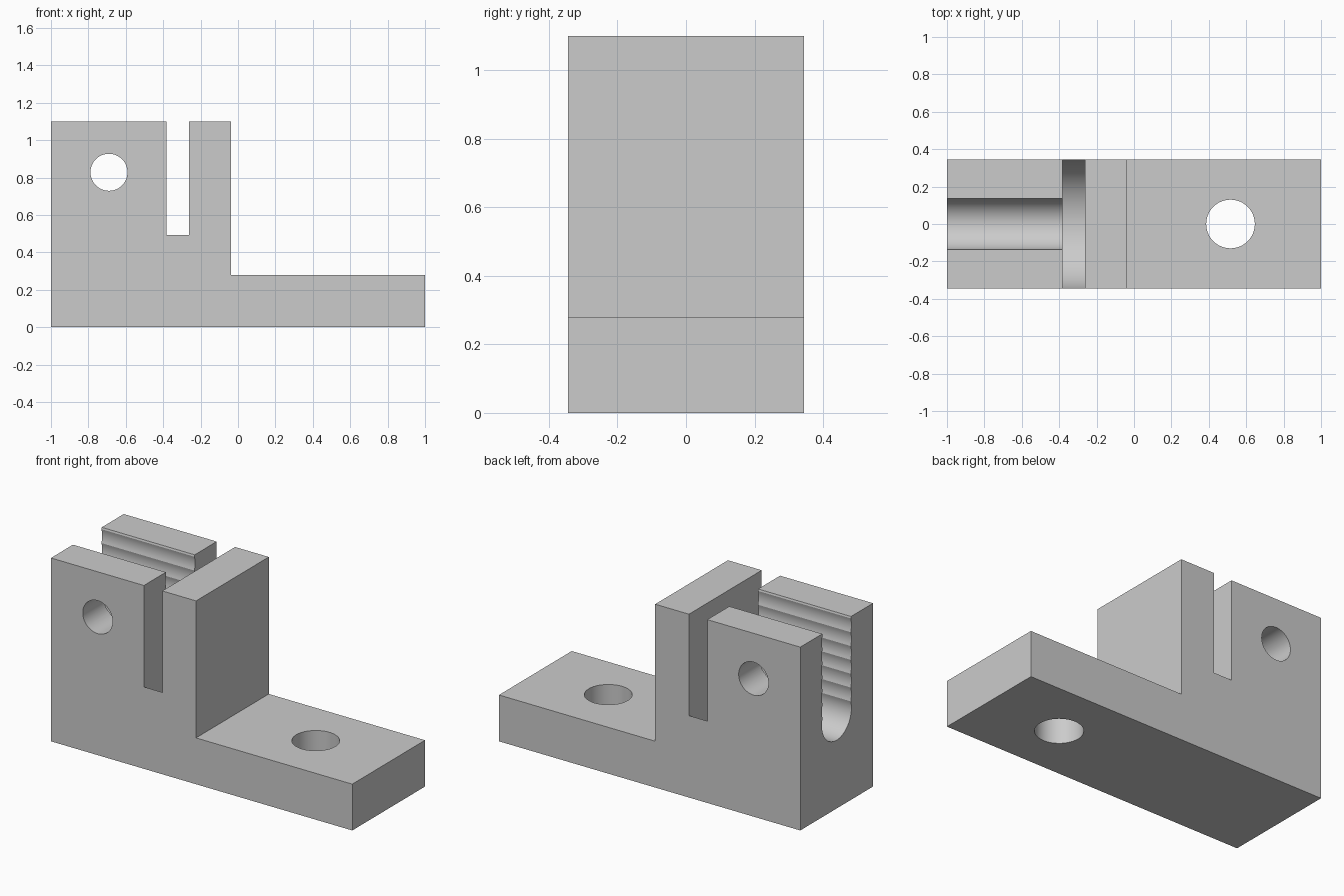
import bpy
import bmesh
from math import sin, cos, pi, radians, asin
from mathutils import Vector

cube = bpy.data.objects.get("Cube")
if cube:
    bpy.data.objects.remove(cube, do_unlink=True)

HALF_DEPTH = 0.345
TOP = 1.10
STEP_X, STEP_Z = -0.037, 0.278
SLOT_X0, SLOT_X1 = -0.383, -0.261
WHEEL_Z = 0.55          # lowest position of the swinging bolt and its wheel

grey = bpy.data.materials.new("light grey")
grey.use_nodes = True
grey.diffuse_color = (0.6, 0.6, 0.6, 1)
grey.node_tree.nodes["Principled BSDF"].inputs["Base Color"].default_value = grey.diffuse_color


def prism(name, outline, axis, start, end):
    """Extrude a 2D outline along an axis; the outline uses the other two axes in order."""
    def place(point, depth):
        co = list(point)
        co.insert("xyz".index(axis), depth)
        return Vector(co)

    bm = bmesh.new()
    face = bm.faces.new([bm.verts.new(place(p, start)) for p in outline])
    extruded = bmesh.ops.extrude_face_region(bm, geom=[face])["geom"]
    verts = [v for v in extruded if isinstance(v, bmesh.types.BMVert)]
    bmesh.ops.translate(bm, verts=verts, vec=place((0, 0), end - start))
    bmesh.ops.recalc_face_normals(bm, faces=bm.faces)
    mesh = bpy.data.meshes.new(name)
    bm.to_mesh(mesh)
    bm.free()
    mesh.materials.append(grey)
    obj = bpy.data.objects.new(name, mesh)
    bpy.context.collection.objects.link(obj)
    return obj


def arc(cx, cy, radius, a0, a1, steps):
    return [(cx + radius * cos(a0 + (a1 - a0) * i / steps),
             cy + radius * sin(a0 + (a1 - a0) * i / steps)) for i in range(steps + 1)]


def circle(cx, cy, radius):
    return arc(cx, cy, radius, 0, 2 * pi, 64)[:-1]


def scalloped_channel(radius, pitch, count):
    """Round bottom with walls made of stacked shallow arcs."""
    half = asin(pitch / 2 / radius)
    right = arc(0, WHEEL_Z, radius, -pi / 2, half, 28)
    for k in range(1, count):
        right += arc(0, WHEEL_Z + k * pitch, radius, -half, half, 8)[1:]
    return right + [(-y, z) for y, z in reversed(right[1:])]


# L-shaped bracket body
bracket = prism("bracket", [(-1, 0), (1, 0), (1, STEP_Z), (STEP_X, STEP_Z),
                            (STEP_X, TOP), (-1, TOP)], "y", -HALF_DEPTH, HALF_DEPTH)

# Cross slot for the wheel, with a concave round floor
wheel_slot = arc(0, WHEEL_Z, 0.35, -pi, 0, 64) + [(0.35, TOP + 0.3), (-0.35, TOP + 0.3)]

cutters = [
    prism("wheel_slot", wheel_slot, "x", SLOT_X0, SLOT_X1),
    prism("bolt_channel", scalloped_channel(0.14, 0.083, 9), "x", -1.2, SLOT_X0 + 0.03),
    prism("pin_hole", circle(-0.69, 0.828, 0.099), "y", -0.6, 0.6),
    prism("mounting_hole", circle(0.516, 0, 0.13), "z", -0.2, 0.6),
]

bpy.context.view_layer.objects.active = bracket
for cutter in cutters:
    cutter.hide_render = True
    cut = bracket.modifiers.new(cutter.name, "BOOLEAN")
    cut.operation = "DIFFERENCE"
    cut.solver = "EXACT"
    cut.object = cutter
    bpy.ops.object.modifier_apply(modifier=cut.name)
for cutter in cutters:
    bpy.data.objects.remove(cutter, do_unlink=True)

# Smooth the round walls, keep the crisp edges
bpy.ops.object.select_all(action="DESELECT")
bracket.select_set(True)
bpy.ops.object.shade_smooth_by_angle(angle=radians(20))
